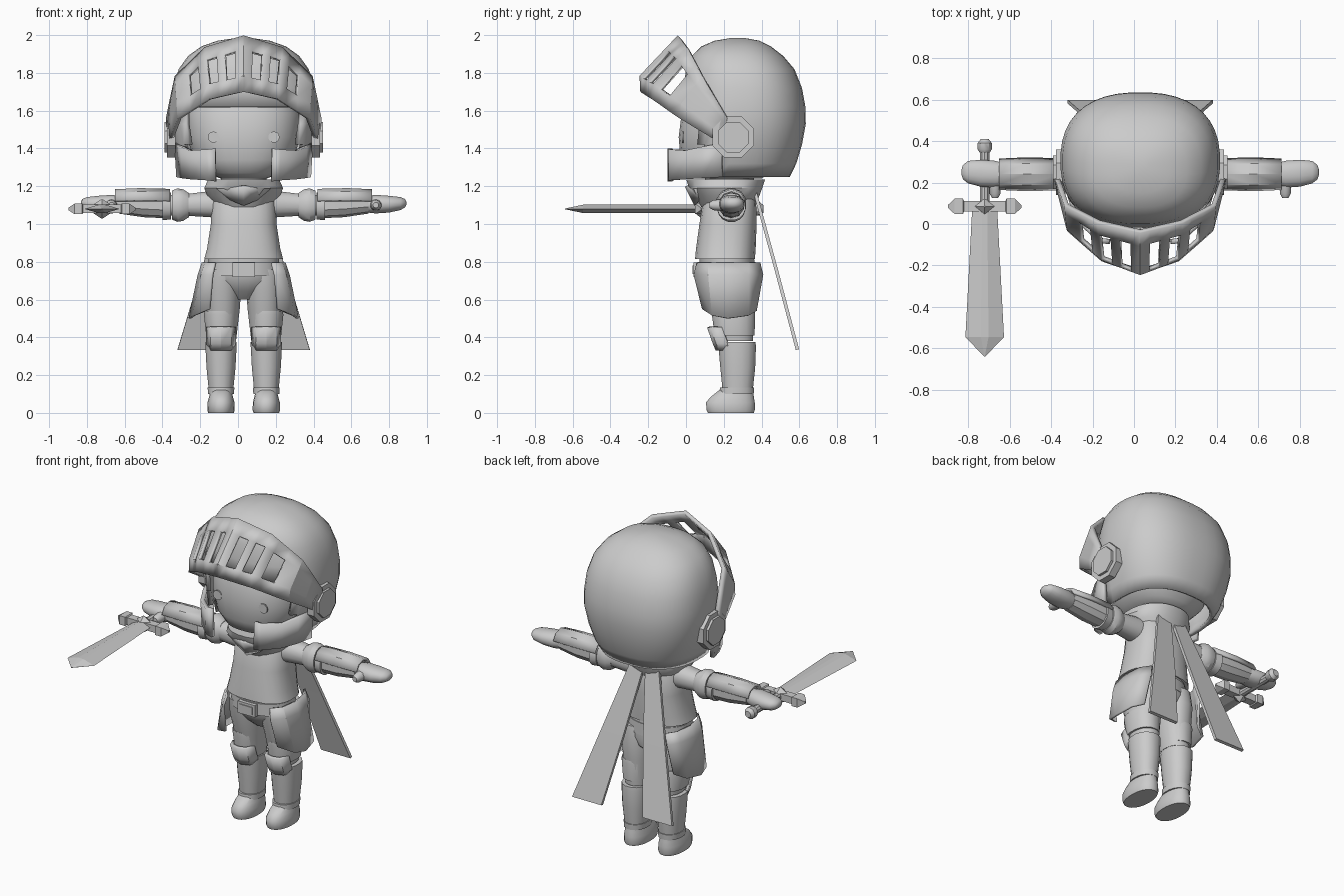
import bpy, bmesh, math
from mathutils import Vector

CX = 0.03  # body centre line
grey = bpy.data.materials.new("plain_grey")
grey.diffuse_color = (0.6, 0.6, 0.6, 1)


def finish(bm, name, angle=35, thick=0, offset=0):
    me = bpy.data.meshes.new(name)
    bm.to_mesh(me)
    bm.free()
    me.materials.append(grey)
    ob = bpy.data.objects.new(name, me)
    ob.location.x = CX
    bpy.context.collection.objects.link(ob)
    if angle:
        bpy.ops.object.select_all(action='DESELECT')
        ob.select_set(True)
        bpy.context.view_layer.objects.active = ob
        bpy.ops.object.shade_smooth_by_angle(angle=math.radians(angle))
    if thick:
        m = ob.modifiers.new("thickness", 'SOLIDIFY')
        m.thickness, m.offset = thick, offset
    return ob


def loft(name, loops, angle=35, drop=None, thick=0):
    """Skin closed loops of equal length, cap the ends, optionally drop faces."""
    bm = bmesh.new()
    rows = [[bm.verts.new(p) for p in lp] for lp in loops]
    n = len(rows[0])
    for a, b in zip(rows, rows[1:]):
        for i in range(n):
            bm.faces.new((a[i], a[(i + 1) % n], b[(i + 1) % n], b[i]))
    bm.faces.new(rows[0])
    bm.faces.new(rows[-1])
    bmesh.ops.recalc_face_normals(bm, faces=bm.faces)
    if drop:
        gone = [f for f in bm.faces if drop(f.calc_center_median())]
        bmesh.ops.delete(bm, geom=gone, context='FACES')
    return finish(bm, name, angle, thick, -1)


def oval(n, power):
    pts = []
    for i in range(n):
        a = 2 * math.pi * (i + 0.5) / n
        c, s = math.cos(a), math.sin(a)
        pts.append((math.copysign(abs(c) ** (2 / power), c),
                    math.copysign(abs(s) ** (2 / power), s)))
    return pts


def stack(name, secs, cx=0, n=24, power=2.2, **kw):
    """Horizontal sections: (z, half width, front y, back y)."""
    return loft(name, [[(cx + r * u, (f + b) / 2 + (b - f) / 2 * v, z)
                        for u, v in oval(n, power)] for z, r, f, b in secs], **kw)


def limb(name, secs, side, n=16, **kw):
    """Sections along x: (x, y, z, half depth, half height)."""
    return loft(name, [[(side * x, y + ry * u, z + rz * v) for u, v in oval(n, 2.2)]
                       for x, y, z, ry, rz in secs], **kw)


def sheet(name, rows, thick, holes=(), angle=35):
    bm = bmesh.new()
    vs = [[bm.verts.new(p) for p in r] for r in rows]
    for j in range(len(vs) - 1):
        for i in range(len(vs[0]) - 1):
            if (j, i) not in holes:
                bm.faces.new((vs[j][i], vs[j][i + 1], vs[j + 1][i + 1], vs[j + 1][i]))
    bmesh.ops.recalc_face_normals(bm, faces=bm.faces)
    return finish(bm, name, angle, thick)


def prism_x(name, cy, cz, r, x0, x1, side, n=8):
    ring = [(math.cos((i + .5) * math.tau / n) * r, math.sin((i + .5) * math.tau / n) * r) for i in range(n)]
    loft(name, [[(side * x, cy + u, cz + v) for u, v in ring] for x in (x0, x1)])


def box(name, x0, x1, y0, y1, z0, z1):
    loft(name, [[(x0, y0, z), (x1, y0, z), (x1, y1, z), (x0, y1, z)] for z in (z0, z1)])


# Helmet shell with an open face, and the head inside it
stack("helmet", [(1.25, .30, -.06, .55), (1.32, .335, -.05, .585), (1.42, .365, -.04, .615),
                 (1.53, .385, -.03, .635), (1.62, .385, -.025, .633), (1.72, .375, -.015, .615),
                 (1.82, .345, .0, .575), (1.89, .295, .03, .515), (1.94, .225, .08, .45),
                 (1.97, .14, .15, .39), (1.985, .04, .24, .31)],
      n=40, power=2.4, angle=45, thick=.025,
      drop=lambda c: c.z < 1.255 or (c.z < 1.62 and abs(c.x) < .31 and c.y < .17))
stack("head", [(1.24, .12, .06, .40), (1.27, .20, -.0, .44), (1.34, .265, -.03, .49),
               (1.46, .30, -.04, .54), (1.58, .305, -.025, .54), (1.70, .27, .03, .50),
               (1.80, .15, .14, .40)], n=32, power=2.4, angle=60)

# Raised visor: lip, slotted band and top rim
lower = [(0, -.23, 1.70), (.18, -.17, 1.66), (.34, -.03, 1.56), (.395, .20, 1.42)]
bend = [(0, -.235, 1.78), (.18, -.165, 1.74), (.345, -.02, 1.635), (.40, .20, 1.47)]
upper = [(0, -.035, 1.99), (.20, .01, 1.93), (.355, .09, 1.78), (.40, .22, 1.56)]


def along(ctrl, s):
    i = min(int(abs(s)), 2)
    p = Vector(ctrl[i]).lerp(Vector(ctrl[i + 1]), abs(s) - i)
    if s < 0:
        p.x = -p.x
    return p


half = [.22, .5, .72, 1, 1.25, 1.6, 2, 2.5, 3]
cols = [-s for s in reversed(half)] + [0] + half
lo, mi, hi = ([along(c, s) for s in cols] for c in (lower, bend, upper))
slot_top = [a.lerp(b, .68) for a, b in zip(mi, hi)]
sheet("visor", [lo, mi, slot_top, hi], .024,
      holes={(1, k) for k in (3, 5, 7, 10, 12, 14)}, angle=25)

for s in (1, -1):
    # Visor hinge, cheek guard and blush
    prism_x("hinge", .25, 1.46, .118, .36, .405, s)
    prism_x("hinge_cap", .25, 1.46, .088, .39, .42, s)
    guard = [(.145, -.085), (.185, -.08), (.27, .0), (.315, .09), (.345, .19)]
    top = [1.40, 1.395, 1.39, 1.41, 1.43]
    sheet("cheek_guard", [[(s * x, y, 1.225 + .006 * i) for i, (x, y) in enumerate(guard)],
                          [(s * x * 1.03, y, z) for (x, y), z in zip(guard, top)]], .025)
    loft("blush", [[(s * .16 + .03 * math.cos(a * math.pi / 6), y, 1.46 + .03 * math.sin(a * math.pi / 6))
                    for a in range(12)] for y in (-.022, -.014)])

    # Arm, elbow guard, bracer, hand and thumb
    limb("upper_arm", [(.10, .23, 1.10, .075, .075), (.18, .235, 1.105, .072, .07),
                       (.34, .24, 1.10, .055, .055), (.42, .24, 1.10, .055, .055)], s)
    limb("elbow_guard", [(.29, .24, 1.10, .06, .065), (.32, .24, 1.10, .075, .085),
                         (.35, .24, 1.10, .078, .09), (.38, .24, 1.10, .07, .078)], s, angle=25)
    limb("bracer_cuff", [(.385, .24, 1.095, .07, .072), (.43, .24, 1.095, .076, .076)], s)
    limb("bracer", [(.42, .24, 1.097, .066, .066), (.53, .24, 1.102, .07, .066),
                    (.66, .24, 1.11, .06, .055)], s, n=10, angle=25)
    sheet("bracer_plate", [[(s * x, .24 + r * math.cos(a), 1.105 + r * math.sin(a))
                            for a in (.25, .9, 1.57, 2.24, 2.9)]
                           for x, r in ((.39, .074), (.55, .078), (.68, .072))], .014, angle=25)
    limb("hand", [(.63, .24, 1.105, .045, .042), (.70, .24, 1.105, .066, .05),
                  (.77, .245, 1.105, .066, .045), (.83, .25, 1.108, .055, .035),
                  (.855, .25, 1.11, .035, .022), (.862, .25, 1.11, .012, .008)], s, angle=60)
    loft("thumb", [[(s * .70 + r * u, y, 1.10 + r * v) for u, v in oval(10, 2)]
                   for y, r in ((.20, .032), (.145, .027), (.125, .015))], angle=60)

    # Leg armour, from the thigh down to the boot
    stack("thigh", [(.76, .095, .09, .36), (.66, .10, .10, .375), (.55, .092, .135, .365),
                    (.38, .072, .17, .355)], cx=s * .112)
    stack("thigh_guard", [(.54, .088, .135, .365), (.52, .092, .135, .368),
                          (.41, .08, .15, .365)], cx=s * .12, n=16)
    knee = [(-.07, .19), (-.05, .135), (0, .12), (.05, .135), (.07, .19)]
    sheet("knee_plate", [[(s * .12 + x * w, y + d, z) for x, y in knee]
                         for z, w, d in ((.335, .85, .045), (.37, 1, .03), (.455, 1, .0))], .018, angle=25)
    stack("shin_guard", [(.375, .084, .168, .37), (.35, .084, .17, .372), (.24, .078, .18, .368),
                         (.12, .066, .192, .355)], cx=s * .12, n=16)
    stack("ankle_cuff", [(.10, .07, .175, .36), (.135, .072, .178, .362)], cx=s * .12, n=16)
    stack("boot", [(0, .068, .115, .36), (.015, .073, .108, .365), (.055, .072, .105, .365),
                   (.085, .064, .13, .36), (.12, .056, .175, .355)], cx=s * .12, angle=50)

    # Flared hip plate
    ys = (.06, .12, .22, .33, .39)
    sheet("hip_plate", [[(s * x, y, .795) for x, y in zip((.15, .20, .215, .20, .16), ys)],
                        [(s * x, y + d, .73) for x, y, d in zip((.165, .22, .237, .22, .18), ys, (-.015, 0, 0, 0, .015))],
                        [(s * x, y + d, z) for x, y, z, d in zip((.18, .265, .285, .265, .20), ys,
                         (.55, .515, .50, .515, .54), (.03, .02, 0, 0, -.02))]], .014, angle=25)

    # Cape tail, widening downwards
    sheet("cape_tail", [[(s * x0, y, z), (s * x1, y, z)] for x0, x1, y, z in
                        ((.005, .10, .365, 1.17), (.07, .225, .48, .75), (.145, .35, .59, .335))],
          .018, angle=0)

# Neck collar and pointed scarf front
stack("neck", [(1.05, .13, .10, .36), (1.26, .12, .10, .36)])
stack("collar", [(1.09, .14, .08, .365), (1.15, .195, .045, .39), (1.19, .21, .015, .405),
                 (1.235, .19, .0, .42)], angle=25)
sheet("collar_point", [[(-.14, .06, 1.19), (0, .0, 1.20), (.14, .06, 1.19)],
                       [(-.07, .075, 1.13), (0, .05, 1.10), (.07, .075, 1.13)]], .014)

# Breastplate, waist, belt and buckle
stack("breastplate", [(1.17, .14, .11, .355), (1.13, .17, .09, .372), (1.0, .175, .07, .375),
                      (.87, .195, .052, .37), (.815, .21, .047, .366)], power=2.6)
stack("waist", [(.86, .185, .07, .36), (.76, .19, .07, .365), (.70, .185, .08, .37),
                (.645, .13, .12, .36), (.60, .06, .17, .31)])
stack("belt", [(.725, .198, .06, .37), (.80, .192, .06, .368)])
box("buckle", -.06, .06, .04, .08, .72, .795)
box("buckle_inset", -.045, .045, .035, .06, .735, .78)

# Sword held forward: pommel, grip, guard and blade
SX, SZ = -.75, 1.08


def sword_loft(name, secs, n=10, **kw):
    loft(name, [[(SX + rx * u, y, SZ + rz * v) for u, v in oval(n, 2)] for y, rx, rz in secs], **kw)


sword_loft("grip", [(.38, .024, .024), (.10, .024, .024)])
sword_loft("pommel", [(.345, .026, .026), (.36, .036, .036), (.39, .036, .036), (.41, .02, .02)])
for s in (1, -1):
    loft("guard_arm", [[(SX + s * x, .085 + d, SZ + h), (SX + s * x, .085 - d, SZ + h),
                        (SX + s * x, .085 - d, SZ - h), (SX + s * x, .085 + d, SZ - h)]
                       for x, d, h in ((0, .025, .022), (.10, .025, .022), (.105, .037, .028),
                                       (.145, .037, .028), (.178, .006, .006))], angle=20)
loft("guard_gem", [[(SX + r * x, .085 + r * y, SZ + z) for x, y in ((.05, 0), (0, .04), (-.05, 0), (0, -.04))]
                   for r, z in ((.1, -.05), (1, -.02), (1, .02), (.1, .05))], angle=0)
loft("blade", [[(SX - w, y, SZ), (SX - w * .2, y, SZ + h), (SX + w * .2, y, SZ + h), (SX + w, y, SZ),
                (SX + w * .2, y, SZ - h), (SX - w * .2, y, SZ - h)]
               for y, w, h in ((.08, .06, .022), (-.545, .093, .022), (-.64, .002, .002))], angle=0)
